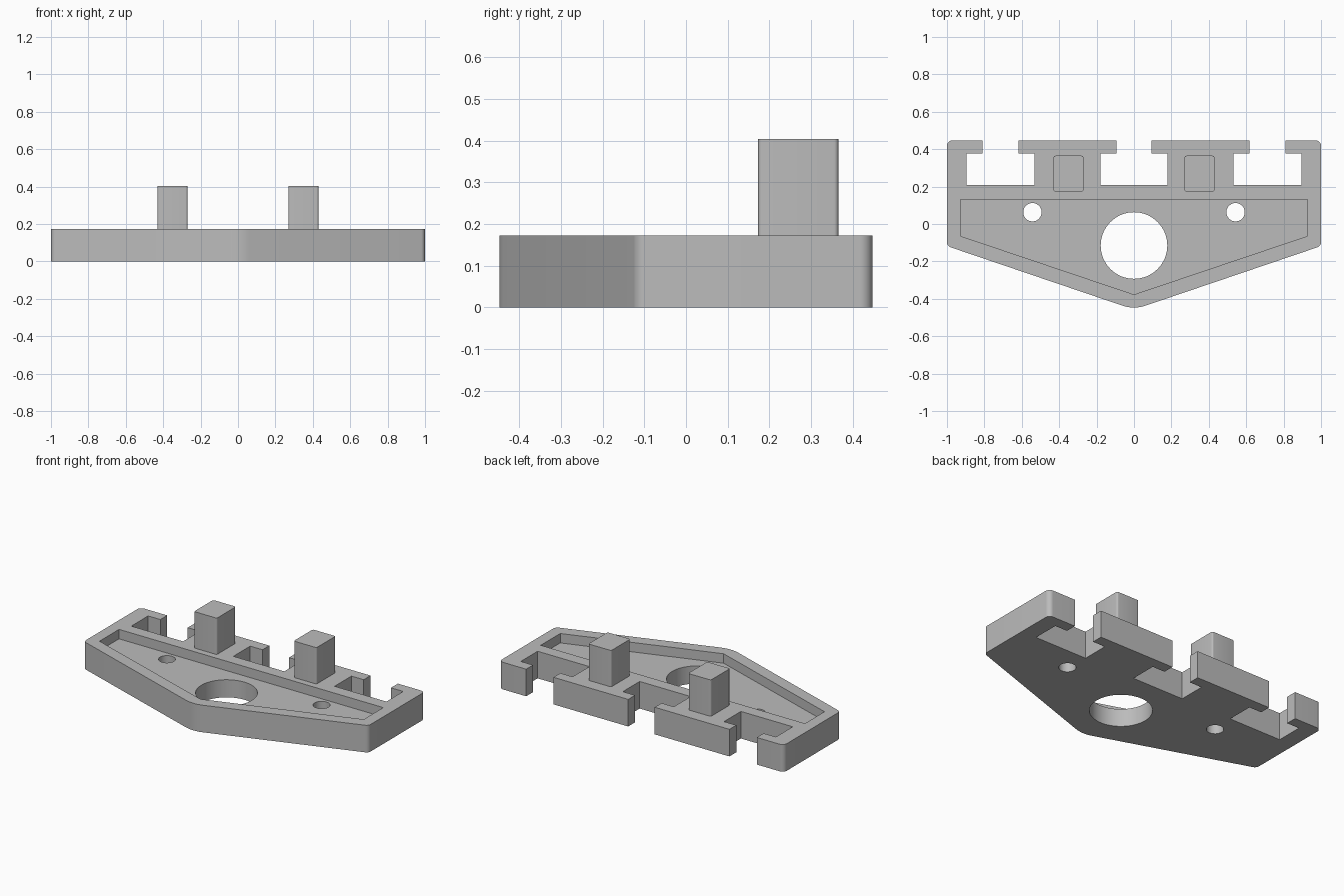
import bpy, bmesh
from math import tan, pi
from mathutils import Vector

cube = bpy.data.objects.get("Cube")
if cube:
    bpy.data.objects.remove(cube, do_unlink=True)

grey = bpy.data.materials.new("plain grey")
grey.use_nodes = True
colour = (0.5, 0.5, 0.5, 1)
grey.diffuse_color = colour
grey.node_tree.nodes["Principled BSDF"].inputs["Base Color"].default_value = colour


def rounded(points, steps=8):
    """Replace each (x, y, radius) corner with an arc."""
    out = []
    for i, (x, y, r) in enumerate(points):
        p = Vector((x, y))
        if r == 0:
            out.append(p)
            continue
        a = (Vector(points[i - 1][:2]) - p).normalized()
        b = (Vector(points[(i + 1) % len(points)][:2]) - p).normalized()
        half = a.angle(b) / 2
        start, end = p + a * (r / tan(half)), p + b * (r / tan(half))
        centre = p + (a + b).normalized() * (Vector((r / tan(half), r)).length)
        for k in range(steps + 1):
            d = (start.lerp(end, k / steps) - centre).normalized()
            out.append(centre + d * r)
    return out


def mirrored(half):
    """Close a right-hand outline across x = 0; the first point lies on the axis."""
    return half + [(-x, y, r) for x, y, r in reversed(half[1:])]


def prism(name, points, bottom, top):
    bm = bmesh.new()
    face = bm.faces.new([bm.verts.new((p.x, p.y, bottom)) for p in points])
    ext = bmesh.ops.extrude_face_region(bm, geom=[face])["geom"]
    verts = [v for v in ext if isinstance(v, bmesh.types.BMVert)]
    bmesh.ops.translate(bm, verts=verts, vec=(0, 0, top - bottom))
    bmesh.ops.recalc_face_normals(bm, faces=bm.faces)
    mesh = bpy.data.meshes.new(name)
    bm.to_mesh(mesh)
    bm.free()
    mesh.materials.append(grey)
    obj = bpy.data.objects.new(name, mesh)
    bpy.context.collection.objects.link(obj)
    return obj


def activate(obj):
    bpy.ops.object.select_all(action='DESELECT')
    obj.select_set(True)
    bpy.context.view_layer.objects.active = obj


def cut(obj, cutter):
    cutter.hide_render = True
    mod = obj.modifiers.new("cut", 'BOOLEAN')
    mod.operation, mod.solver, mod.object = 'DIFFERENCE', 'EXACT', cutter
    activate(obj)
    bpy.ops.object.modifier_apply(modifier=mod.name)
    bpy.data.objects.remove(cutter, do_unlink=True)


def hole(x, y, r):
    bpy.ops.mesh.primitive_cylinder_add(vertices=64, radius=r, depth=1, location=(x, y, 0))
    cutter = bpy.context.object
    cutter.data.materials.append(grey)
    return cutter


THICK = 0.172
BACK, LIP, SLOT = 0.447, 0.378, 0.209

# Base plate with three T-shaped slots along the back
plate = prism("base_plate", rounded(mirrored([
    (0, -0.4575, 0.19), (1, -0.118, 0.03), (1, BACK, 0.03),
    (0.81, BACK, 0), (0.81, LIP, 0), (0.896, LIP, 0), (0.896, SLOT, 0),
    (0.532, SLOT, 0), (0.532, LIP, 0), (0.618, LIP, 0), (0.618, BACK, 0),
    (0.093, BACK, 0), (0.093, LIP, 0), (0.179, LIP, 0), (0.179, SLOT, 0)])), 0, THICK)

# Shallow pocket in the top
cut(plate, prism("pocket_cutter", rounded(mirrored([
    (0, -0.377, 0), (0.928, -0.064, 0), (0.928, 0.132, 0)])), THICK - 0.06, 0.3))

# Centre hole and two screw holes
for x, y, r in ((0, -0.115, 0.178), (-0.543, 0.063, 0.049), (0.543, 0.063, 0.049)):
    cut(plate, hole(x, y, r))

# Two upright posts
parts = [plate]
for side, name in ((-1, "right_post"), (1, "left_post")):
    x0, x1 = sorted((side * 0.27, side * 0.43))
    r = 0.01
    corners = [(x0, 0.173, r), (x1, 0.173, r), (x1, 0.365, r), (x0, 0.365, r)]
    parts.append(prism(name, rounded(corners, 4), THICK - 0.02, 0.403))

for part in parts:
    activate(part)
    bpy.ops.object.shade_smooth_by_angle(angle=pi / 6)
